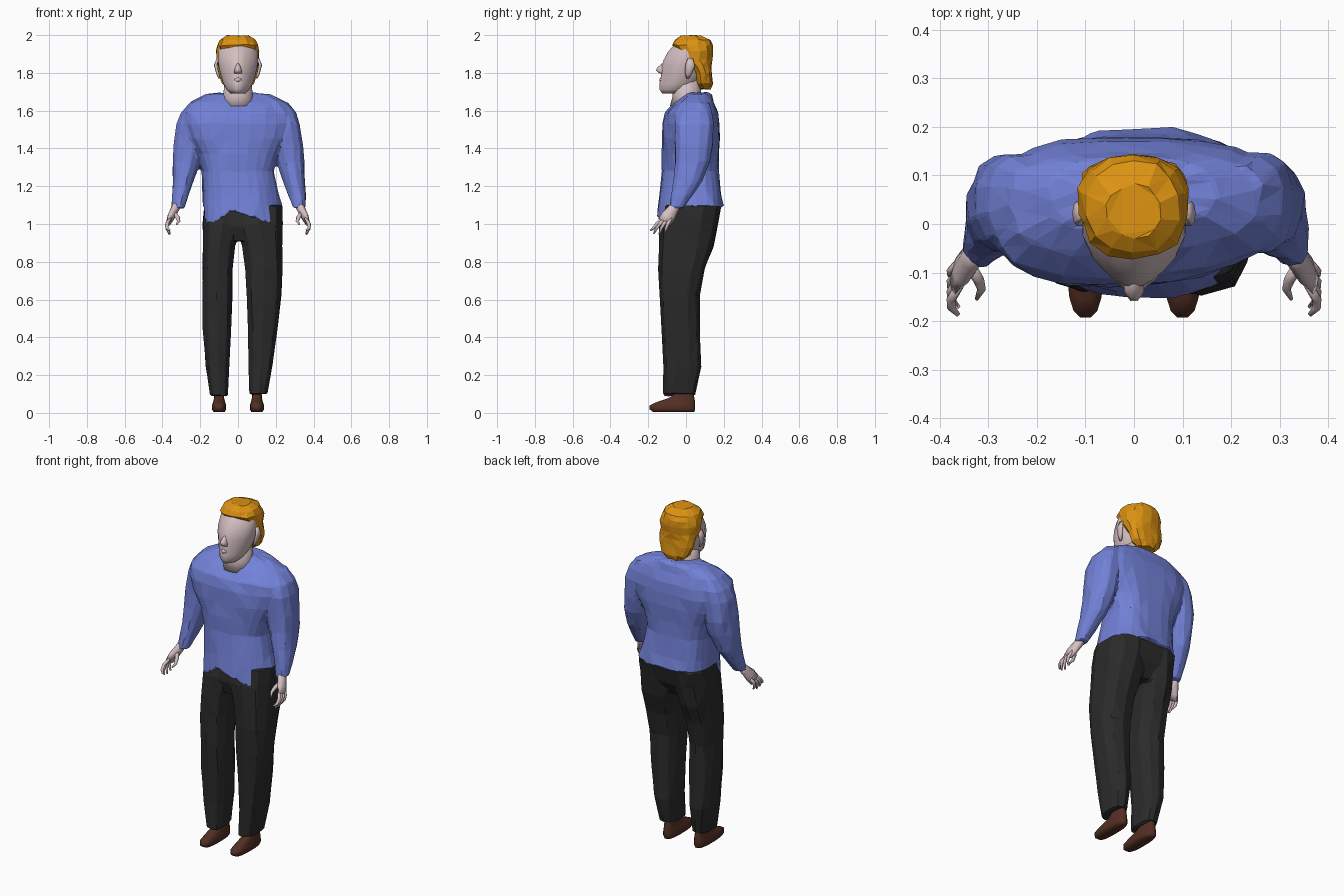
import bpy, bmesh, math, random
from mathutils import Vector

random.seed(4)


def material(name, rgb):
    m = bpy.data.materials.new(name)
    m.diffuse_color = (*rgb, 1)
    return m


SKIN = material("pale skin", (0.66, 0.52, 0.53))
HAIR = material("ginger hair", (0.72, 0.29, 0.006))
KNIT = material("blue knit", (0.17, 0.22, 0.68))
CLOTH = material("black cloth", (0.024, 0.024, 0.024))
LEATHER = material("brown leather", (0.085, 0.028, 0.017))


def skin_rings(name, rings, mat, jitter=0.0, smooth=False):
    """Join rings of points into one closed, triangulated surface."""
    bm = bmesh.new()
    loops = [[bm.verts.new(p) for p in ring] for ring in rings]
    n = len(loops[0])
    for a, b in zip(loops, loops[1:]):
        for i in range(n):
            j = (i + 1) % n
            bm.faces.new((a[i], a[j], b[j], b[i]))
    bm.faces.new(loops[0])
    bm.faces.new(loops[-1])
    for v in bm.verts:
        v.co += Vector([random.uniform(-jitter, jitter) for _ in range(3)])
    bmesh.ops.recalc_face_normals(bm, faces=bm.faces)
    bmesh.ops.triangulate(bm, faces=bm.faces)
    me = bpy.data.meshes.new(name)
    bm.to_mesh(me)
    bm.free()
    me.materials.append(mat)
    ob = bpy.data.objects.new(name, me)
    bpy.context.collection.objects.link(ob)
    if smooth:
        me.shade_smooth()
    return ob


def loft(name, boxes, mat, n=12, power=2.3, shape=None, **kw):
    """Stack rounded level sections, each given as x0, x1, y0, y1, z."""
    rings = []
    for k, (x0, x1, y0, y1, z) in enumerate(boxes):
        ring = []
        for i in range(n):
            a = 2 * math.pi * (i + 0.5) / n
            c, s = math.cos(a), math.sin(a)
            u = math.copysign(abs(c) ** (2 / power), c)
            v = math.copysign(abs(s) ** (2 / power), s)
            p = Vector(((x0 + x1) / 2 + u * (x1 - x0) / 2,
                        (y0 + y1) / 2 + v * (y1 - y0) / 2, z))
            ring.append(shape(k, u, v, p) if shape else p)
        rings.append(ring)
    return skin_rings(name, rings, mat, **kw)


def tube(name, path, radii, mat, n=6):
    """Tapered tube along a path of points."""
    pts = [Vector(p) for p in path]
    rings = []
    for i, p in enumerate(pts):
        d = (pts[min(i + 1, len(pts) - 1)] - pts[max(i - 1, 0)]).normalized()
        e = d.cross(Vector((1, 0, 0))).normalized()
        f = d.cross(e)
        rx, ry = radii[i]
        rings.append([p + f * rx * math.cos(t) + e * ry * math.sin(t)
                      for t in (2 * math.pi * k / n for k in range(n))])
    return skin_rings(name, rings, mat, smooth=True)


def fuse(name, parts, ratio, mat):
    """Weld overlapping parts into one faceted garment."""
    bm = bmesh.new()
    for ob in parts:
        bm.from_mesh(ob.data)
        bpy.data.objects.remove(ob)
    me = bpy.data.meshes.new(name)
    bm.to_mesh(me)
    bm.free()
    me.materials.append(mat)
    ob = bpy.data.objects.new(name, me)
    bpy.context.collection.objects.link(ob)
    rm = ob.modifiers.new("weld", 'REMESH')
    rm.mode, rm.voxel_size = 'VOXEL', 0.008
    sm = ob.modifiers.new("relax", 'SMOOTH')
    sm.factor, sm.iterations = 0.5, 2
    ob.modifiers.new("facet", 'DECIMATE').ratio = ratio
    done = bpy.data.meshes.new_from_object(
        ob.evaluated_get(bpy.context.evaluated_depsgraph_get()))
    ob.modifiers.clear()
    ob.data = done
    done.shade_flat()
    if not done.materials:
        done.materials.append(mat)


def mirrored(boxes, s):
    return [(min(s * a, s * b), max(s * a, s * b), c, d, z) for a, b, c, d, z in boxes]


# Sweater: body with a ragged hem dipping at the front, plus two sleeves
def drape(k, u, v, p):
    if k <= 1 and v < -0.3:
        drop = 0.085 * math.sin(min(1, abs(p.x) / 0.16) * math.pi / 2) * (abs(u) < 0.95)
        p.z -= drop * (1 if k == 0 else 0.4)
    if k >= 2 and v < 0:
        p.y += 0.07 * p.x * -v
    return p


sweater = [loft("body", [
    (-.19, .238, -.153, .2, 1.09), (-.187, .215, -.14, .188, 1.16),
    (-.19, .19, -.127, .172, 1.28), (-.215, .215, -.125, .176, 1.37),
    (-.265, .265, -.125, .18, 1.45), (-.298, .298, -.122, .18, 1.53),
    (-.292, .292, -.107, .17, 1.59), (-.25, .25, -.06, .15, 1.645),
    (-.17, .17, -.01, .135, 1.685), (-.09, .09, .015, .115, 1.695)],
    KNIT, n=24, power=2.8, shape=drape, jitter=0.004)]
for s in (1, -1):
    o = 0.006 if s > 0 else 0
    sleeve = [
        (.284, .354, -.09, -.015, 1.085), (.262, .352, -.078, .035, 1.15),
        (.232, .347, -.068, .088, 1.23), (.198, .345, -.058, .127, 1.33),
        (.18, .341, -.06, .143, 1.42), (.17, .326, -.06, .15, 1.53),
        (.16, .303, -.045, .142, 1.59), (.16, .255, 0, .12, 1.645)]
    sweater.append(loft("sleeve", mirrored(
        [(a + o, b + o, c, d, z) for a, b, c, d, z in sleeve], s),
        KNIT, n=12, jitter=0.004))
fuse("sweater", sweater, 0.035, KNIT)

# Trousers: hips and two separate legs
fuse("trousers", [
    loft("hips", [
        (-.10, .12, -.10, .11, .91), (-.175, .21, -.125, .16, .99),
        (-.18, .225, -.11, .188, 1.10)], CLOTH, n=12, power=2.8),
    loft("leg_right", [
        (.058, .158, -.122, .05, .10), (.055, .185, -.12, .08, .25),
        (.05, .212, -.13, .072, .44), (.04, .232, -.14, .07, .62),
        (.036, .238, -.147, .10, .76), (.02, .24, -.147, .145, .88),
        (-.01, .24, -.142, .168, 1.0), (0, .238, -.12, .188, 1.10)],
        CLOTH, n=10, power=2.6, jitter=0.004),
    loft("leg_left", [
        (-.148, -.052, -.122, .05, .09), (-.172, -.042, -.12, .08, .25),
        (-.187, -.034, -.128, .072, .44), (-.19, -.03, -.135, .07, .62),
        (-.19, -.028, -.138, .10, .76), (-.19, -.012, -.138, .145, .88),
        (-.19, .02, -.132, .168, 1.0), (-.183, .03, -.11, .19, 1.09)],
        CLOTH, n=10, power=2.6, jitter=0.004)], 0.015, CLOTH)

for s, side in ((1, "right"), (-1, "left")):
    # Hand with curled fingers and thumb
    tube("palm_" + side,
         [(s * .32, -.05, 1.11), (s * .336, -.07, 1.075),
          (s * .354, -.095, 1.04), (s * .368, -.114, 1.01)],
         [(.025, .025), (.023, .03), (.02, .038), (.012, .036)], SKIN, n=8)
    for i, (y0, y1, z1) in enumerate([(-.138, -.187, .967), (-.122, -.17, .95),
                                      (-.104, -.142, .945), (-.088, -.112, .955)]):
        tube(f"finger_{i + 1}_{side}",
             [(s * .36, y0 + .01, 1.03), (s * .376, y0 * .65 + y1 * .35, 1.0),
              (s * .376, y0 * .3 + y1 * .7, .978), (s * .362, y1, z1)],
             [(.01, .01), (.01, .01), (.009, .009), (.005, .005)], SKIN)
    tube("thumb_" + side,
         [(s * .338, -.085, 1.06), (s * .32, -.115, 1.035),
          (s * .314, -.135, 1.015), (s * .324, -.155, .998)],
         [(.013, .014), (.012, .012), (.009, .009), (.004, .004)], SKIN)

    # Shoe
    loft("shoe_" + side, mirrored([
        (.07, .13, -.175, .045, .005), (.062, .138, -.194, .05, .018),
        (.062, .138, -.194, .05, .04), (.068, .132, -.155, .05, .058),
        (.073, .127, -.09, .045, .08), (.075, .125, -.048, .04, .11),
        (.078, .122, -.04, .035, .15)], s),
        LEATHER, n=16, power=2.7, smooth=True)

    # Ear
    tube("ear_" + side,
         [(s * .098, .008, 1.772), (s * .107, .012, 1.795),
          (s * .118, .022, 1.84), (s * .108, .024, 1.876)],
         [(.006, .008), (.008, .017), (.009, .026), (.006, .014)], SKIN, n=8)

# Neck
loft("neck", [
    (-.09, .09, -.085, .09, 1.625), (-.08, .08, -.07, .08, 1.68),
    (-.072, .072, -.08, .08, 1.77)], SKIN, n=14, power=2, smooth=True)


# Head, narrowing toward the front of the face
def face(k, u, v, p):
    if v < 0:
        p.x *= 1 - 0.38 * v * v
    return p


loft("head", [
    (-.04, .04, -.128, -.02, 1.692), (-.062, .062, -.142, .03, 1.713),
    (-.08, .08, -.141, .07, 1.745), (-.094, .094, -.133, .09, 1.79),
    (-.104, .104, -.13, .1, 1.835), (-.108, .108, -.119, .11, 1.87),
    (-.107, .107, -.098, .12, 1.91), (-.098, .098, -.062, .11, 1.95),
    (-.07, .07, -.03, .08, 1.975)], SKIN, n=20, power=2.1, shape=face, smooth=True)

# Nose and lips
loft("nose", [
    (-.022, .022, -.142, -.10, 1.797), (-.022, .022, -.161, -.10, 1.812),
    (-.016, .016, -.155, -.10, 1.828), (-.008, .008, -.128, -.10, 1.85)],
    SKIN, n=8, power=1.8, smooth=True)
loft("lips", [
    (-.012, .012, -.139, -.11, 1.753), (-.02, .02, -.143, -.11, 1.761),
    (-.018, .018, -.141, -.11, 1.769), (-.01, .01, -.135, -.11, 1.776)],
    SKIN, n=8, power=2, smooth=True)

# Hair: full at the nape, open around the face, covering the crown
loft("hair", [
    (-.055, .055, .07, .13, 1.715), (-.088, .085, .052, .14, 1.745),
    (-.107, .103, .04, .138, 1.80), (-.112, .108, .008, .135, 1.84),
    (-.115, .112, -.042, .137, 1.87), (-.116, .112, -.052, .143, 1.915),
    (-.11, .108, -.075, .143, 1.947), (-.096, .094, -.06, .128, 1.975),
    (-.055, .055, -.03, .08, 1.998)], HAIR, n=14, power=2.3, jitter=0.004)
